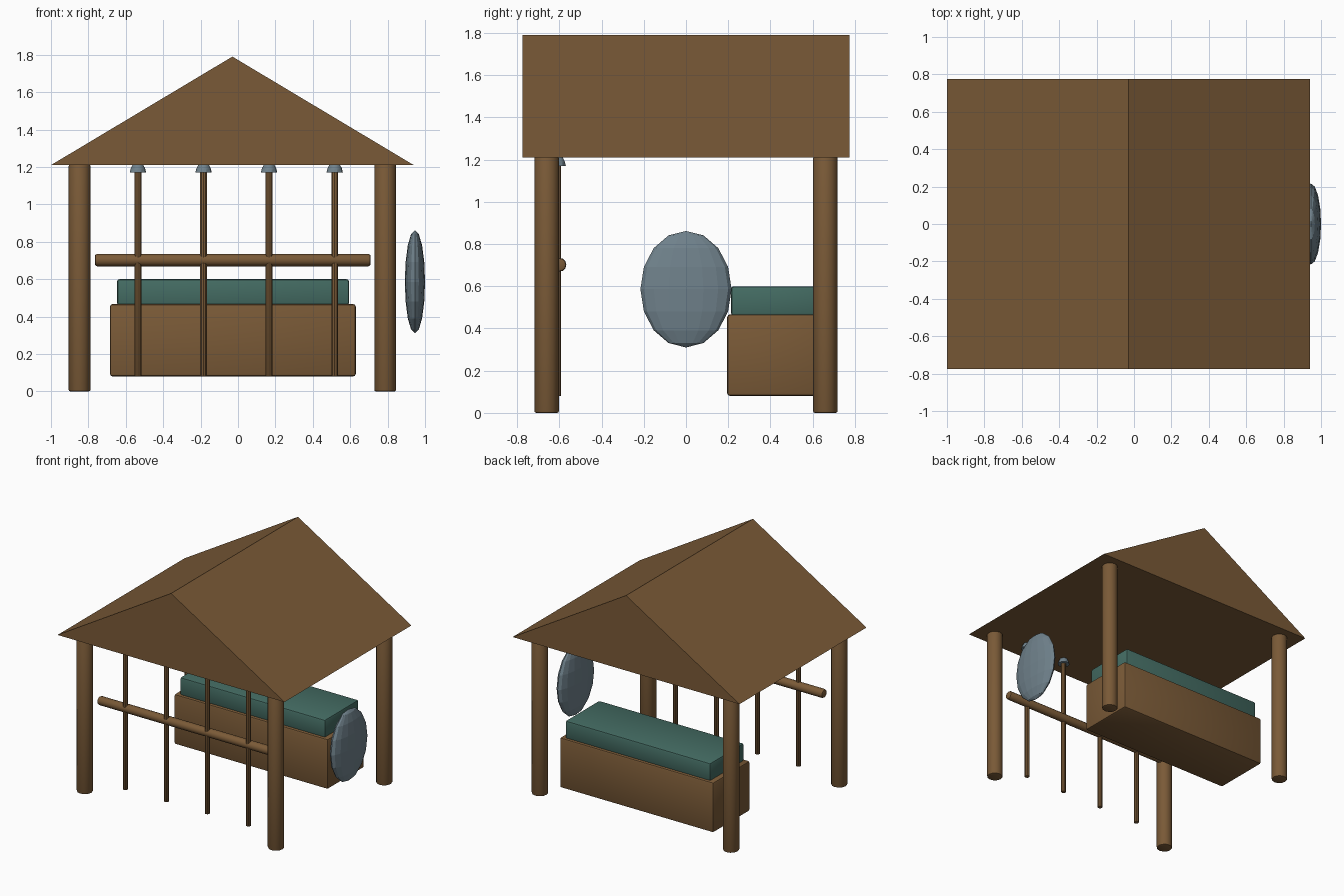
import bpy, bmesh, math
from mathutils import Matrix

if "Cube" in bpy.data.objects:
    bpy.data.objects.remove(bpy.data.objects["Cube"])


def material(name, rgb):
    m = bpy.data.materials.new(name)
    lin = [(c / 255 / 12.92) if c < 10 else ((c / 255 + 0.055) / 1.055) ** 2.4 for c in rgb]
    m.diffuse_color = (*lin, 1)
    m.use_nodes = True
    m.node_tree.nodes["Principled BSDF"].inputs["Base Color"].default_value = m.diffuse_color
    return m


WOOD = material("brown wood", (122, 90, 55))
CLOTH = material("teal cloth", (68, 108, 99))
METAL = material("grey metal", (112, 130, 140))


def finish(name, bm, mat, bevel=0, smooth=True):
    if bevel:
        sharp = [e for e in bm.edges if e.calc_face_angle(0) > math.radians(60)]
        bmesh.ops.bevel(bm, geom=sharp, offset=bevel, segments=2, affect='EDGES', profile=0.5)
    bmesh.ops.recalc_face_normals(bm, faces=bm.faces[:])
    me = bpy.data.meshes.new(name)
    bm.to_mesh(me)
    bm.free()
    me.materials.append(mat)
    ob = bpy.data.objects.new(name, me)
    bpy.context.collection.objects.link(ob)
    if smooth:
        bpy.ops.object.select_all(action='DESELECT')
        ob.select_set(True)
        bpy.context.view_layer.objects.active = ob
        bpy.ops.object.shade_smooth_by_angle(angle=math.radians(32))
    return ob


def box(name, lo, hi, mat, bevel):
    size = [b - a for a, b in zip(lo, hi)]
    mid = [(a + b) / 2 for a, b in zip(lo, hi)]
    bm = bmesh.new()
    bmesh.ops.create_cube(bm, size=1, matrix=Matrix.Translation(mid) @ Matrix.Diagonal((*size, 1)))
    return finish(name, bm, mat, bevel)


def cylinder(name, centre, r, length, mat, bevel=0, sides=12, along_x=False, r_top=None):
    m = Matrix.Translation(centre)
    if along_x:
        m = m @ Matrix.Rotation(math.pi / 2, 4, 'Y')
    bm = bmesh.new()
    bmesh.ops.create_cone(bm, cap_ends=True, segments=sides, radius1=r,
                          radius2=r if r_top is None else r_top, depth=length, matrix=m)
    return finish(name, bm, mat, bevel)


# Gabled roof: closed triangular prism along y
bm = bmesh.new()
front = [bm.verts.new(p) for p in ((-1, -0.775, 1.21), (0.94, -0.775, 1.21), (-0.03, -0.775, 1.79))]
back = [bm.verts.new((v.co.x, 0.775, v.co.z)) for v in front]
bm.faces.new(front)
bm.faces.new(back[::-1])
for i in range(3):
    j = (i + 1) % 3
    bm.faces.new((front[i], back[i], back[j], front[j]))
finish("roof", bm, WOOD, smooth=False)

# Four corner posts
for side, x in (("left", -0.847), ("right", 0.787)):
    for end, y in (("front", -0.66), ("back", 0.66)):
        cylinder(f"{end}_{side}_post", (x, y, 0.607), 0.058, 1.214, WOOD, 0.008)

# Spears with metal caps leaning on the rack
for i, x in enumerate((-0.535, -0.184, 0.166, 0.517)):
    cylinder(f"rack_pole_{i + 1}", (x, -0.611, 0.63), 0.019, 1.10, WOOD, 0.004, sides=10)
    bm = bmesh.new()
    rings = []
    for r, z in ((0.044, 1.17), (0.038, 1.193), (0.026, 1.215), (0.008, 1.23)):
        rings.append([bm.verts.new((x + r * math.cos(a * math.pi / 5),
                                    -0.611 + r * math.sin(a * math.pi / 5), z)) for a in range(10)])
    bm.faces.new(rings[0][::-1])
    bm.faces.new(rings[-1])
    for lo, hi in zip(rings, rings[1:]):
        for k in range(10):
            n = (k + 1) % 10
            bm.faces.new((lo[k], lo[n], hi[n], hi[k]))
    finish(f"pole_cap_{i + 1}", bm, METAL)

# Horizontal rack rail
cylinder("rack_rail", (-0.028, -0.6, 0.702), 0.033, 1.475, WOOD, 0.012, along_x=True)

# Bench and cushion
box("bench", (-0.685, 0.195, 0.08), (0.63, 0.645, 0.467), WOOD, 0.014)
box("cushion", (-0.647, 0.213, 0.46), (0.594, 0.628, 0.60), CLOTH, 0.014)

# Flattened round shield hanging on the right
bm = bmesh.new()
bmesh.ops.create_uvsphere(bm, u_segments=16, v_segments=8, radius=1,
                          matrix=Matrix.Translation((0.946, 0, 0.586)) @ Matrix.Diagonal((0.054, 0.216, 0.276, 1)))
finish("shield", bm, METAL, smooth=False)
